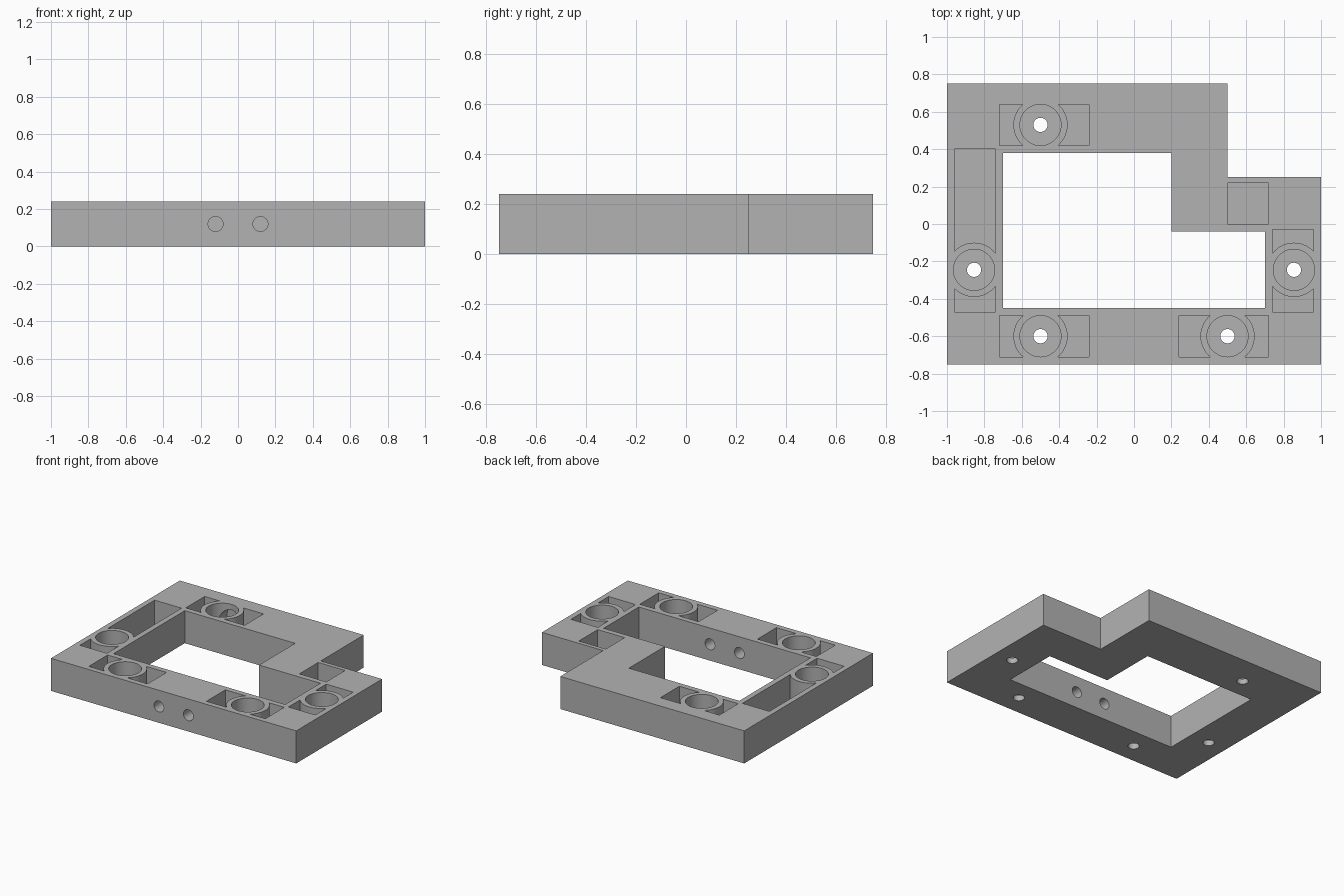
import bpy, bmesh, math
from mathutils import Vector

if "Cube" in bpy.data.objects:
    bpy.data.objects.remove(bpy.data.objects["Cube"], do_unlink=True)

H = 0.24       # plate height
FLOOR = 0.04   # floor left under pockets and bores


def make_object(name, bm):
    bmesh.ops.recalc_face_normals(bm, faces=bm.faces)
    mesh = bpy.data.meshes.new(name)
    bm.to_mesh(mesh)
    bm.free()
    obj = bpy.data.objects.new(name, mesh)
    bpy.context.collection.objects.link(obj)
    return obj


def prism(name, outline, z0, z1):
    bm = bmesh.new()
    face = bm.faces.new([bm.verts.new((x, y, z0)) for x, y in outline])
    top = bmesh.ops.extrude_face_region(bm, geom=[face])["geom"]
    verts = [v for v in top if isinstance(v, bmesh.types.BMVert)]
    bmesh.ops.translate(bm, verts=verts, vec=(0, 0, z1 - z0))
    return make_object(name, bm)


def box(name, x0, x1, y0, y1, z0, z1):
    return prism(name, [(x0, y0), (x1, y0), (x1, y1), (x0, y1)], z0, z1)


def cylinder(name, radius, start, end):
    start, end = Vector(start), Vector(end)
    axis = end - start
    bm = bmesh.new()
    bmesh.ops.create_cone(bm, cap_ends=True, segments=48, radius1=radius,
                          radius2=radius, depth=axis.length)
    bm.transform(axis.to_track_quat('Z', 'Y').to_matrix().to_4x4())
    bmesh.ops.translate(bm, verts=bm.verts, vec=(start + end) / 2)
    return make_object(name, bm)


def cut(target, cutter):
    mod = target.modifiers.new("cut", 'BOOLEAN')
    mod.operation = 'DIFFERENCE'
    mod.solver = 'EXACT'
    mod.object = cutter
    bpy.context.view_layer.objects.active = target
    bpy.ops.object.modifier_apply(modifier=mod.name)
    bpy.data.objects.remove(cutter, do_unlink=True)


# Stepped frame with a stepped opening
frame = prism("frame", [(-1, -0.75), (1, -0.75), (1, 0.25), (0.5, 0.25),
                        (0.5, 0.75), (-1, 0.75)], 0, H)
cut(frame, prism("opening", [(-0.7, -0.45), (0.7, -0.45), (0.7, -0.04),
                             (0.2, -0.04), (0.2, 0.38), (-0.7, 0.38)], -0.1, H + 0.1))

# Screw stations: centre, then pocket extents
stations = [
    ((-0.5, 0.53), (-0.72, -0.24, 0.42, 0.64)),
    ((-0.5, -0.6), (-0.72, -0.24, -0.71, -0.49)),
    ((0.5, -0.6), (0.24, 0.72, -0.71, -0.49)),
    ((-0.855, -0.245), (-0.96, -0.74, -0.47, 0.4)),
    ((0.855, -0.245), (0.74, 0.96, -0.47, -0.03)),
]
for (x, y), extent in stations:
    # Pocket that leaves a round collar standing
    pocket = box("pocket", *extent, FLOOR, H + 0.1)
    cut(pocket, cylinder("collar", 0.145, (x, y, -0.1), (x, y, H + 0.2)))
    cut(frame, pocket)
    # Head bore and through hole
    cut(frame, cylinder("bore", 0.11, (x, y, FLOOR), (x, y, H + 0.1)))
    cut(frame, cylinder("hole", 0.038, (x, y, -0.1), (x, y, H)))

# Plain square pocket near the step
cut(frame, box("square_pocket", 0.5, 0.72, 0, 0.22, FLOOR, H + 0.1))

# Blind side channel inside the rear bore
cut(frame, cylinder("channel", 0.08, (-0.5, 0.55, H / 2), (-0.5, 0.7, H / 2)))

# Pair of cross holes through the front rail
for side in (-1, 1):
    x = side * 0.12
    cut(frame, cylinder("cross_hole", 0.04, (x, -0.9, H / 2), (x, -0.4, H / 2)))

# Grey finish
grey = bpy.data.materials.new("grey")
grey.use_nodes = True
colour = (0.45, 0.45, 0.45, 1)
grey.diffuse_color = colour
grey.node_tree.nodes["Principled BSDF"].inputs["Base Color"].default_value = colour
frame.data.materials.clear()
frame.data.materials.append(grey)
for poly in frame.data.polygons:
    poly.material_index = 0

bpy.ops.object.select_all(action='DESELECT')
frame.select_set(True)
bpy.context.view_layer.objects.active = frame
bpy.ops.object.shade_smooth_by_angle(angle=math.radians(30))
